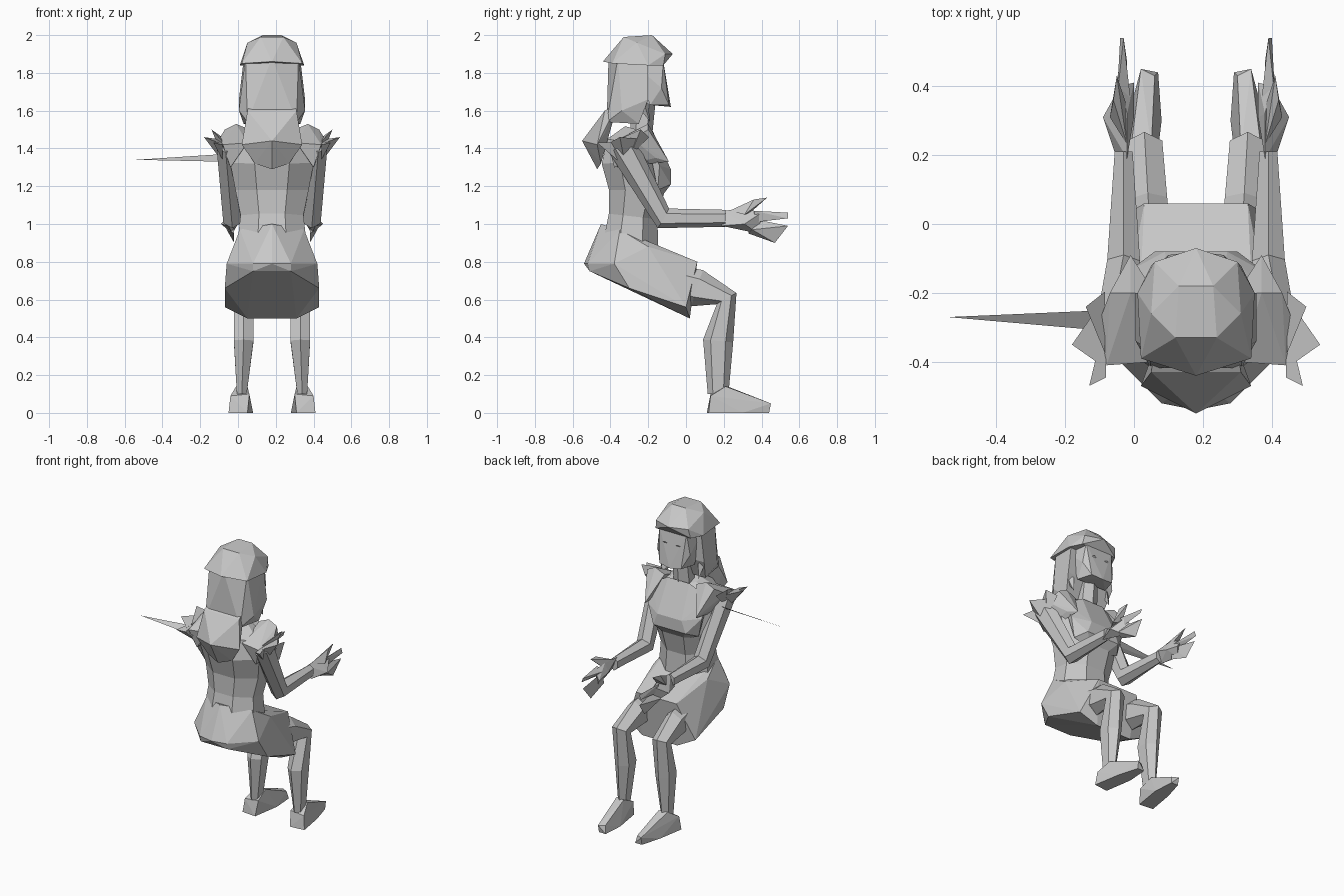
import bpy
import bmesh
from math import cos, sin, tau
from mathutils import Vector

BODY_CENTRE = Vector((.18, 0, 0))   # the figure sits beside the origin

default_cube = bpy.data.objects.get("Cube")
if default_cube:
    bpy.data.objects.remove(default_cube)


def make_material(name, value):
    material = bpy.data.materials.new(name)
    material.use_nodes = True
    colour = (value, value, value, 1)
    material.diffuse_color = colour
    material.node_tree.nodes["Principled BSDF"].inputs["Base Color"].default_value = colour
    return material


grey = make_material("plain grey", .58)


def finish(name, bm):
    """Turn a bmesh into a flat-shaded object on the body centre line."""
    bmesh.ops.recalc_face_normals(bm, faces=bm.faces)
    mesh = bpy.data.meshes.new(name)
    bm.to_mesh(mesh)
    bm.free()
    mesh.materials.append(grey)
    part = bpy.data.objects.new(name, mesh)
    part.location = BODY_CENTRE
    bpy.context.collection.objects.link(part)
    return part


def faceted(name, points, side=1, symmetric=False):
    """Wrap a faceted solid around a few corner points."""
    bm = bmesh.new()
    for x, y, z in points:
        bm.verts.new((x * side, y, z))
        if symmetric and x:
            bm.verts.new((-x * side, y, z))
    result = bmesh.ops.convex_hull(bm, input=list(bm.verts))
    inner = [item for item in result["geom_interior"] if isinstance(item, bmesh.types.BMVert)]
    bmesh.ops.delete(bm, geom=inner, context="VERTS")
    return finish(name, bm)


def limb(name, path, side=1, sides=6):
    """Loft rings along a path of (x, y, z, half width, half depth)."""
    bm = bmesh.new()
    centres = [Vector((x * side, y, z)) for x, y, z, w, d in path]
    rings = []
    for i, centre in enumerate(centres):
        direction = Vector()
        if i > 0:
            direction += (centre - centres[i - 1]).normalized()
        if i < len(centres) - 1:
            direction += (centres[i + 1] - centre).normalized()
        depth_axis = direction.cross(Vector((1, 0, 0))).normalized()
        width_axis = depth_axis.cross(direction).normalized()
        width, depth = path[i][3:]
        ring = []
        for k in range(sides):
            angle = tau * (k + .5) / sides
            offset = width_axis * width * cos(angle) + depth_axis * depth * sin(angle)
            ring.append(bm.verts.new(centre + offset))
        rings.append(ring)
    for lower, upper in zip(rings, rings[1:]):
        for k in range(sides):
            following = (k + 1) % sides
            bm.faces.new((lower[k], lower[following], upper[following], upper[k]))
    bm.faces.new(rings[0])
    bm.faces.new(rings[-1])
    return finish(name, bm)


# Torso, neck and chest
limb("torso", [
    (0, -.26, 1.5, .1, .07), (0, -.28, 1.43, .22, .15), (0, -.28, 1.33, .24, .18),
    (0, -.26, 1.18, .21, .16), (0, -.28, 1.04, .18, .14), (0, -.3, .8, .21, .17),
], sides=8)
limb("neck", [(0, -.24, 1.46, .07, .06), (0, -.22, 1.66, .06, .06)])
faceted("chest", [
    (.08, -.18, 1.5), (.21, -.2, 1.43), (.2, -.14, 1.31), (.09, -.08, 1.29),
    (.12, -.08, 1.21), (.17, -.15, 1.18), (.05, -.14, 1.13),
], symmetric=True)

# Skirt draped over the lap
faceted("skirt", [
    (0, -.45, 1), (.17, -.35, .97), (.2, -.2, .88), (.24, -.38, .79), (.25, -.3, .66),
    (.1, -.52, .79), (.1, -.51, .75), (0, -.54, .79), (.15, .06, .8), (.25, 0, .56),
    (.13, .02, .5),
], symmetric=True)

# Head with hair cap, back curtain and flared tail
faceted("face", [
    (.1, -.12, 1.86), (.12, -.28, 1.85), (.12, -.13, 1.72), (.08, -.09, 1.63),
    (.11, -.19, 1.63), (0, -.08, 1.62),
], symmetric=True)
faceted("hair_cap", [
    (.05, -.18, 2), (.06, -.33, 1.99), (.13, -.26, 1.96), (.16, -.39, 1.85), (0, -.44, 1.86),
    (0, -.07, 1.9), (.12, -.11, 1.9), (.17, -.2, 1.84), (.13, -.12, 1.84),
], symmetric=True)
faceted("hair_back", [
    (.14, -.36, 1.88), (.15, -.2, 1.87), (.175, -.2, 1.66), (.15, -.25, 1.53),
    (.175, -.34, 1.6), (0, -.41, 1.88), (0, -.41, 1.68), (.13, -.42, 1.54),
], symmetric=True)
faceted("hair_tail", [
    (.12, -.36, 1.64), (.13, -.43, 1.6), (.14, -.43, 1.48), (.16, -.47, 1.42),
    (0, -.55, 1.44), (.09, -.45, 1.32), (0, -.47, 1.29),
], symmetric=True)

# Paired parts
for side, label in ((1, "left"), (-1, "right")):
    faceted(label + "_eye", [
        (.03, -.105, 1.77), (.07, -.105, 1.77), (.05, -.1, 1.78), (.05, -.11, 1.76),
    ], side)
    faceted(label + "_hair_lock", [
        (.14, -.3, 1.68), (.17, -.23, 1.66), (.13, -.2, 1.64), (.14, -.19, 1.54),
    ], side)

    # Sleeve with ragged points around its opening
    faceted(label + "_sleeve", [
        (.12, -.2, 1.5), (.13, -.4, 1.43), (.19, -.2, 1.53), (.25, -.2, 1.5), (.19, -.09, 1.33),
        (.28, -.28, 1.45), (.26, -.41, 1.42), (.22, -.38, 1.3), (.22, -.16, 1.35),
    ], side)
    sleeve_tips = {"outer": (.36, -.35, 1.46), "rear": (.31, -.47, 1.43), "front": (.32, -.24, 1.5)}
    for tip_name, tip in sleeve_tips.items():
        inward = Vector((.24, -.32, 1.4)).lerp(Vector(tip), .3)
        base = [inward + Vector(step) for step in ((0, .1, .03), (0, -.08, .01), (0, 0, -.07))]
        faceted(f"{label}_{tip_name}_sleeve_point", base + [tip], side)

    # Arm reaching forward and open hand
    limb(label + "_arm", [
        (.245, -.34, 1.42, .055, .08), (.21, -.12, 1.03, .055, .06), (.21, .21, 1.03, .03, .045),
    ], side)
    faceted(label + "_palm", [
        (.2, .19, 1.07), (.23, .19, .99), (.27, .31, 1), (.2, .32, 1.08),
        (.22, .4, 1.06), (.21, .38, .95), (.18, .31, 1.02), (.18, .41, 1),
    ], side)
    faceted(label + "_thumb", [
        (.2, .23, 1.07), (.25, .31, 1.05), (.2, .34, 1.06), (.24, .36, 1.13), (.23, .43, 1.14),
    ], side)
    faceted(label + "_upper_finger", [
        (.23, .36, 1.07), (.19, .36, 1.04), (.22, .37, 1.01), (.21, .54, 1.06), (.22, .54, 1.03),
    ], side)
    faceted(label + "_lower_finger", [
        (.2, .34, 1.03), (.24, .35, .97), (.2, .33, .95), (.21, .54, .99), (.2, .47, .9),
    ], side)

    # Bent leg and pointed shoe
    limb(label + "_leg", [
        (.13, -.08, .7, .07, .09), (.14, .06, .66, .065, .1), (.15, .215, .605, .06, .06),
        (.15, .17, .38, .06, .08), (.16, .17, .1, .03, .055),
    ], side)
    faceted(label + "_foot", [
        (.13, .11, 0), (.23, .12, 0), (.1, .3, 0), (.2, .3, 0), (.11, .44, 0), (.16, .44, 0),
        (.16, .45, .05), (.12, .43, .05), (.13, .22, .14), (.19, .21, .14),
        (.12, .13, .1), (.22, .13, .09),
    ], side)

# Long thin spike beside one shoulder
faceted("shoulder_spike", [
    (-.26, -.25, 1.37), (-.26, -.31, 1.33), (-.26, -.28, 1.346), (-.72, -.27, 1.34),
])
